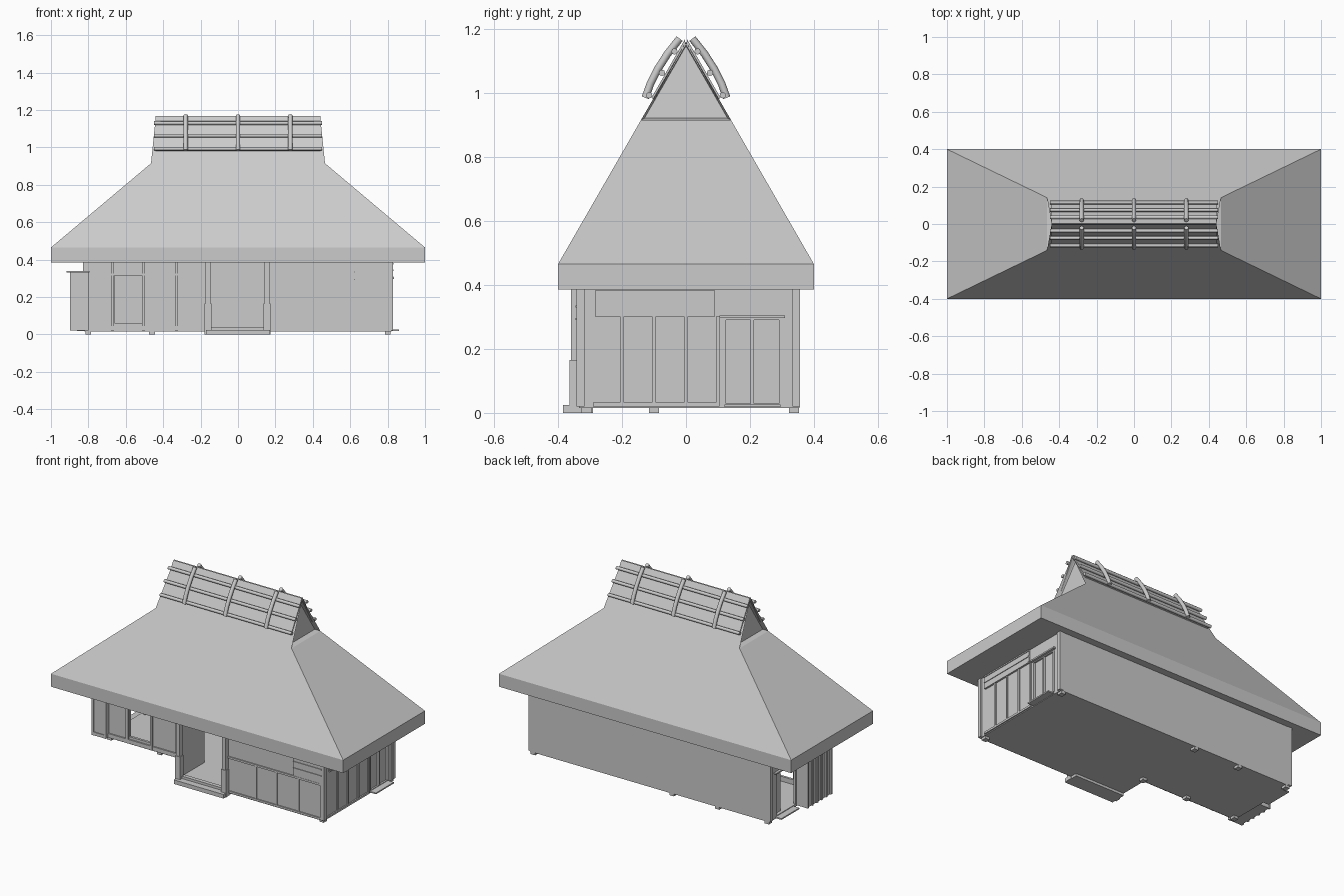
import bpy, bmesh, math
from mathutils import Vector

if "Cube" in bpy.data.objects:
    bpy.data.objects.remove(bpy.data.objects["Cube"])


def mesh_object(name, verts, faces):
    me = bpy.data.meshes.new(name)
    me.from_pydata(verts, [], faces)
    ob = bpy.data.objects.new(name, me)
    bpy.context.collection.objects.link(ob)
    return ob


def box(name, x0, x1, y0, y1, z0, z1):
    v = [(x, y, z) for z in (z0, z1) for x, y in ((x0, y0), (x1, y0), (x1, y1), (x0, y1))]
    f = [(3, 2, 1, 0), (4, 5, 6, 7)] + [(i, (i + 1) % 4, (i + 1) % 4 + 4, i + 4) for i in range(4)]
    return mesh_object(name, v, f)


def tube(name, pts, r):
    cu = bpy.data.curves.new(name, 'CURVE')
    cu.dimensions = '3D'
    cu.bevel_depth = r
    cu.bevel_resolution = 2
    cu.use_fill_caps = True
    sp = cu.splines.new('POLY')
    sp.points.add(len(pts) - 1)
    for p, c in zip(sp.points, pts):
        p.co = (*c, 1)
    ob = bpy.data.objects.new(name, cu)
    bpy.context.collection.objects.link(ob)
    return ob


# thatched roof: eave band, hipped slopes, small gables with recessed triangles
verts = []
for x, y, z in ((1, .4, .385), (1, .4, .465), (.465, .141, .915)):
    verts += [(-x, -y, z), (x, -y, z), (x, y, z), (-x, y, z)]
verts += [(-.44, 0, 1.16), (.44, 0, 1.16)]
faces = [(3, 2, 1, 0)]
for k in (0, 4):
    faces += [(k + i, k + (i + 1) % 4, k + (i + 1) % 4 + 4, k + i + 4) for i in range(4)]
faces += [(8, 9, 13, 12), (10, 11, 12, 13), (9, 10, 13), (11, 8, 12)]
roof = mesh_object("thatch_roof", verts, faces)
bm = bmesh.new()
bm.from_mesh(roof.data)
bm.normal_update()
gables = [f for f in bm.faces if len(f.verts) == 3]
bmesh.ops.inset_individual(bm, faces=gables, thickness=.013)
bmesh.ops.translate(bm, verts=list({v for f in gables for v in f.verts}), vec=(0, 0, 0))
for f in gables:
    for v in f.verts:
        v.co.x -= math.copysign(.03, v.co.x)
bm.to_mesh(roof.data)
bm.free()

# ridge cover: sloped boards, long poles and curved clamps on both sides
slope = Vector((.141, .915 - 1.16)).normalized()
for s in (-1, 1):
    a = (.004, 1.167)
    b = (.108, .985)
    n = (.010, .006)
    prof = [a, b, (b[0] - n[0], b[1] - n[1]), (0, 1.15)]
    v = [(x, s * y, z) for x in (-.44, .44) for y, z in prof]
    f = [(0, 1, 2, 3), (7, 6, 5, 4)] + [(i, i + 4, (i + 1) % 4 + 4, (i + 1) % 4) for i in range(4)]
    ob = mesh_object("ridge_board", v, f)
    bm = bmesh.new()
    bm.from_mesh(ob.data)
    bmesh.ops.recalc_face_normals(bm, faces=bm.faces)
    bm.to_mesh(ob.data)
    bm.free()
    for y, z in ((.115, .993), (.075, 1.063), (.036, 1.13)):
        tube("ridge_pole", [(-.45, s * y, z), (.45, s * y, z)], .010)
    for x in (-.28, 0, .28):
        tube("ridge_clamp", [(x, s * y, z) for y, z in
             ((.127, .985), (.111, 1.03), (.088, 1.075), (.058, 1.122), (.02, 1.17))], .012)

# L-shaped floor
box("floor_main", -.17, .82, -.335, .355, .015, .03)
box("floor_left", -.82, -.17, -.12, .355, .015, .03)

# outer walls
T = .387
box("back_wall", -.82, .82, .34, .355, .02, T)
box("front_wall_right", .16, .82, -.335, -.32, .02, T)
box("entrance_wall_left", -.17, -.155, -.335, -.12, .02, T)
box("entrance_wall_right", .15, .165, -.335, -.12, .02, T)
box("right_wall_front", .805, .82, -.335, .12, .02, T)
box("right_wall_rear", .805, .82, .295, .355, .02, T)
box("right_wall_lintel", .805, .82, .12, .295, .29, T)
box("right_door", .80, .81, .12, .295, .03, .29)

# recessed left front wall with an opening
box("left_front_corner", -.82, -.66, -.12, -.105, .02, T)
box("left_front_wall", -.51, -.155, -.12, -.105, .02, T)
box("opening_sill", -.66, -.51, -.12, -.105, .02, .06)
box("opening_lintel", -.66, -.51, -.12, -.105, .32, T)
box("left_front_rail", -.80, -.17, -.128, -.12, .315, .327)
box("left_front_base", -.80, -.17, -.128, -.12, .02, .045)
for x in (-.67, -.505, -.33):
    box("left_front_post", x - .008, x + .008, -.13, -.12, .02, T)

# left side wall with a side doorway
box("left_wall_front", -.82, -.805, -.12, .10, .02, T)
box("left_wall_rear", -.82, -.805, .28, .355, .02, T)
box("left_wall_lintel", -.82, -.805, .10, .28, .29, T)
box("left_door_leaf", -.80, -.79, .22, .28, .03, .29)

# shutter case at the left with battens and a lid
box("shutter_case", -.89, -.80, -.145, .09, .02, .33)
box("shutter_case_lid", -.918, -.795, -.165, .105, .33, .338)
for i in range(6):
    y = -.14 + i * .045
    box("case_batten", -.898, -.89, y - .006, y + .006, .02, .33)
for x in (-.89, -.806):
    box("case_front_stile", x - .007, x + .007, -.151, -.145, .02, .33)
for z in (.02, .30):
    box("case_front_rail", -.89, -.806, -.150, -.145, z, z + .02)

# corner posts
for x, y in ((.815, -.33), (.815, .345), (-.815, .345), (-.815, -.115)):
    box("corner_post", x - .013, x + .013, y - .012, y + .012, .02, T)

# front right cladding: rail, battens, window panel
box("front_rail", .17, .81, -.342, -.335, .232, .244)
box("front_base_rail", .17, .81, -.342, -.335, .02, .032)
for x in (.36, .50, .65):
    box("front_batten", x - .005, x + .005, -.340, -.335, .03, .235)
box("front_window", .62, .81, -.342, -.335, .245, T)
for z in (.29, .33):
    box("front_window_bar", .62, .81, -.346, -.342, z, z + .006)

# right side cladding, high window, door rail and step
box("side_window", .82, .827, -.285, .09, .302, .383)
for z in (.302, .34, .375):
    box("side_window_bar", .827, .831, -.285, .09, z, z + .007)
box("side_base_rail", .82, .828, -.29, .105, .02, .032)
for y in (-.2, -.1, 0, .1):
    box("side_batten", .82, .827, y - .006, y + .006, .03, .302)
for s in (-1, 1):
    box("door_rail", min(s * .82, s * .835), max(s * .82, s * .835), .105, .31, .296, .305)
    box("door_step", min(s * .82, s * .86), max(s * .82, s * .86), .12, .295, .018, .026)
for y in (.12, .207, .295):
    box("door_stile", .81, .824, y - .005, y + .005, .03, .29)

# entrance posts with sleeves, threshold and step
for x in (-.16, .155):
    box("entrance_post", x - .013, x + .013, -.36, -.335, .0, T)
    box("entrance_post_sleeve", x - .018, x + .018, -.364, -.33, .0, .165)
box("entrance_step", -.17, .17, -.385, -.29, 0, .025)
box("entrance_threshold", -.145, .14, -.345, -.32, .02, .04)

# foundation stones
for x, y in ((.8, -.31), (.8, .338), (-.8, .338), (-.8, -.1), (-.46, -.1),
             (-.15, -.1), (-.15, .338), (-.46, .338)):
    box("foundation_stone", x - .015, x + .015, y - .016, y + .016, 0, .02)
